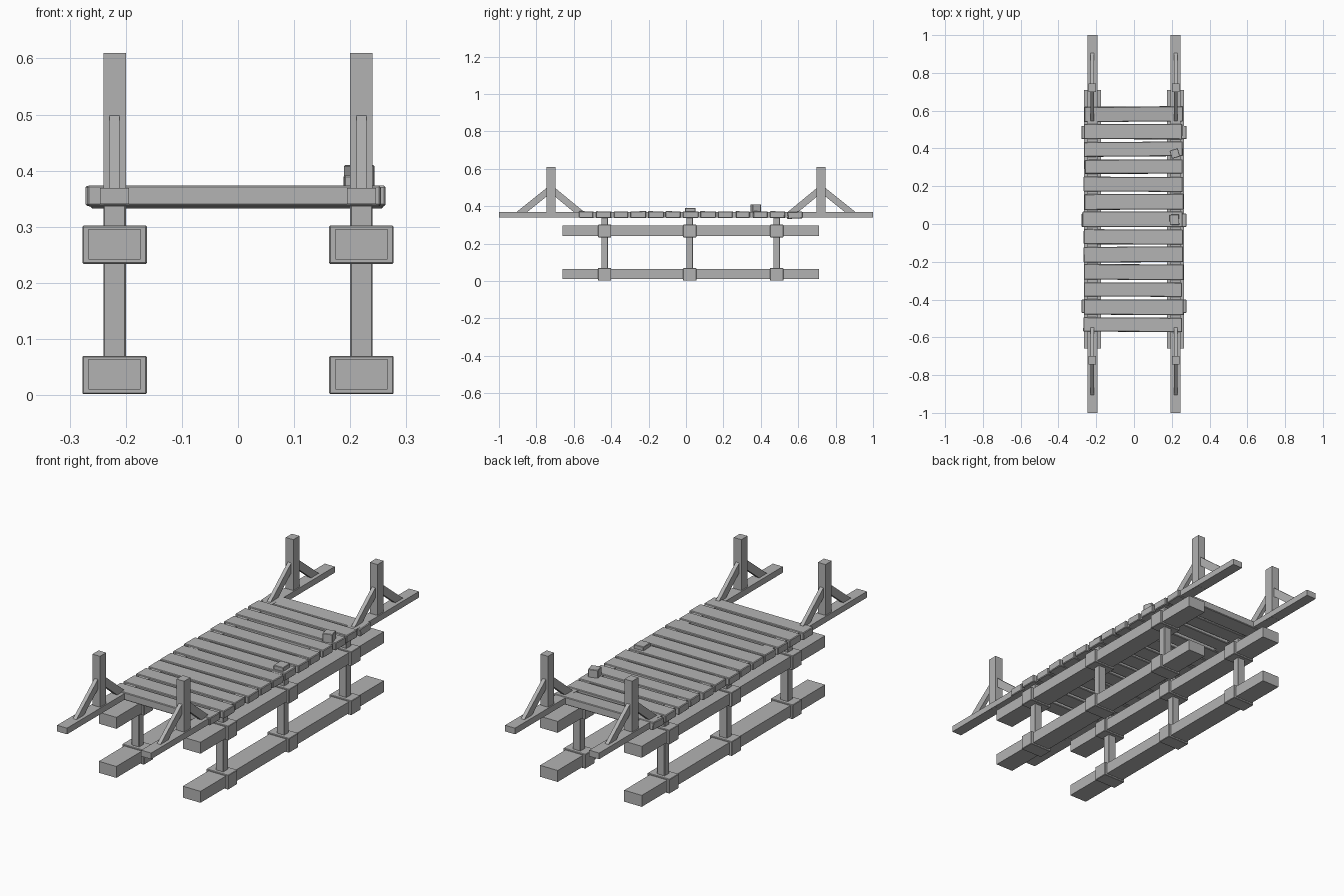
import bpy, math, random
from mathutils import Vector

random.seed(4)
cube = bpy.data.objects.get("Cube")
if cube:
    bpy.data.objects.remove(cube, do_unlink=True)

GREY = (0.45, 0.45, 0.45, 1)
wood = bpy.data.materials.new("grey wood")
wood.use_nodes = True
wood.diffuse_color = GREY
wood.node_tree.nodes["Principled BSDF"].inputs["Base Color"].default_value = GREY


def box(name, centre, size, rot=(0, 0, 0), bevel=0.0):
    """A flat shaded box, optionally with a small chamfer."""
    bpy.ops.mesh.primitive_cube_add(size=1, location=centre, rotation=rot)
    ob = bpy.context.object
    ob.name = name
    ob.scale = size
    bpy.ops.object.transform_apply(location=False, rotation=False, scale=True)
    ob.data.materials.append(wood)
    if bevel:
        mod = ob.modifiers.new("chamfer", 'BEVEL')
        mod.width = bevel
        mod.segments = 1
    return ob


def brace(name, x, start, end):
    """A diagonal strut between two (y, z) points."""
    a, b = Vector((x, *start)), Vector((x, *end))
    d = b - a
    box(name, (a + b) / 2, (0.018, d.length, 0.036),
        (math.atan2(d.z, d.y), 0, 0))


for side, s in (("left", 1), ("right", -1)):
    x = 0.22 * s
    # Long lower beams and the thin rail under the deck
    for level, z in (("lower", 0.037), ("upper", 0.269)):
        box(f"{side}_{level}_beam", (x, 0.025, z), (0.092, 1.37, 0.054))
    box(f"{side}_deck_rail", (x, 0, 0.355), (0.052, 2.0, 0.029))

    # Supports with a collar around each beam
    for n, y in enumerate((-0.435, 0.02, 0.485)):
        box(f"{side}_support_{n}", (x, y, 0.18), (0.04, 0.036, 0.33), bevel=0.002)
        for level, z in (("lower", 0.036), ("upper", 0.268)):
            box(f"{side}_{level}_collar_{n}", (x, y, z),
                (0.115, 0.07, 0.068), bevel=0.002)

    # End posts, each held by two braces
    for end, e in (("front", -1), ("back", 1)):
        box(f"{side}_{end}_post", (x, 0.722 * e, 0.475), (0.04, 0.046, 0.27))
        brace(f"{side}_{end}_inner_brace", x, (0.555 * e, 0.355), (0.725 * e, 0.495))
        brace(f"{side}_{end}_outer_brace", x, (0.895 * e, 0.355), (0.72 * e, 0.495))

# Deck planks, slightly uneven
COUNT = 13
for n in range(COUNT):
    y = -0.533 + n * 1.115 / (COUNT - 1)
    tilt = random.uniform(-0.025, 0.025)
    drop = 0.0
    if n == COUNT - 1:
        tilt, drop = 0.05, 0.003
    box(f"plank_{n}", (random.uniform(-0.008, 0), y, 0.355 - drop),
        (random.uniform(0.518, 0.53), random.uniform(0.074, 0.084), 0.036),
        (tilt, 0, random.uniform(-0.008, 0.008)), bevel=0.003)

# Loose blocks on the deck
box("tall_block", (0.216, 0.373, 0.386), (0.045, 0.045, 0.048), (0, 0, 0.28), 0.002)
box("low_block", (0.214, 0.022, 0.376), (0.05, 0.055, 0.03), (0, 0, 0.03), 0.002)
